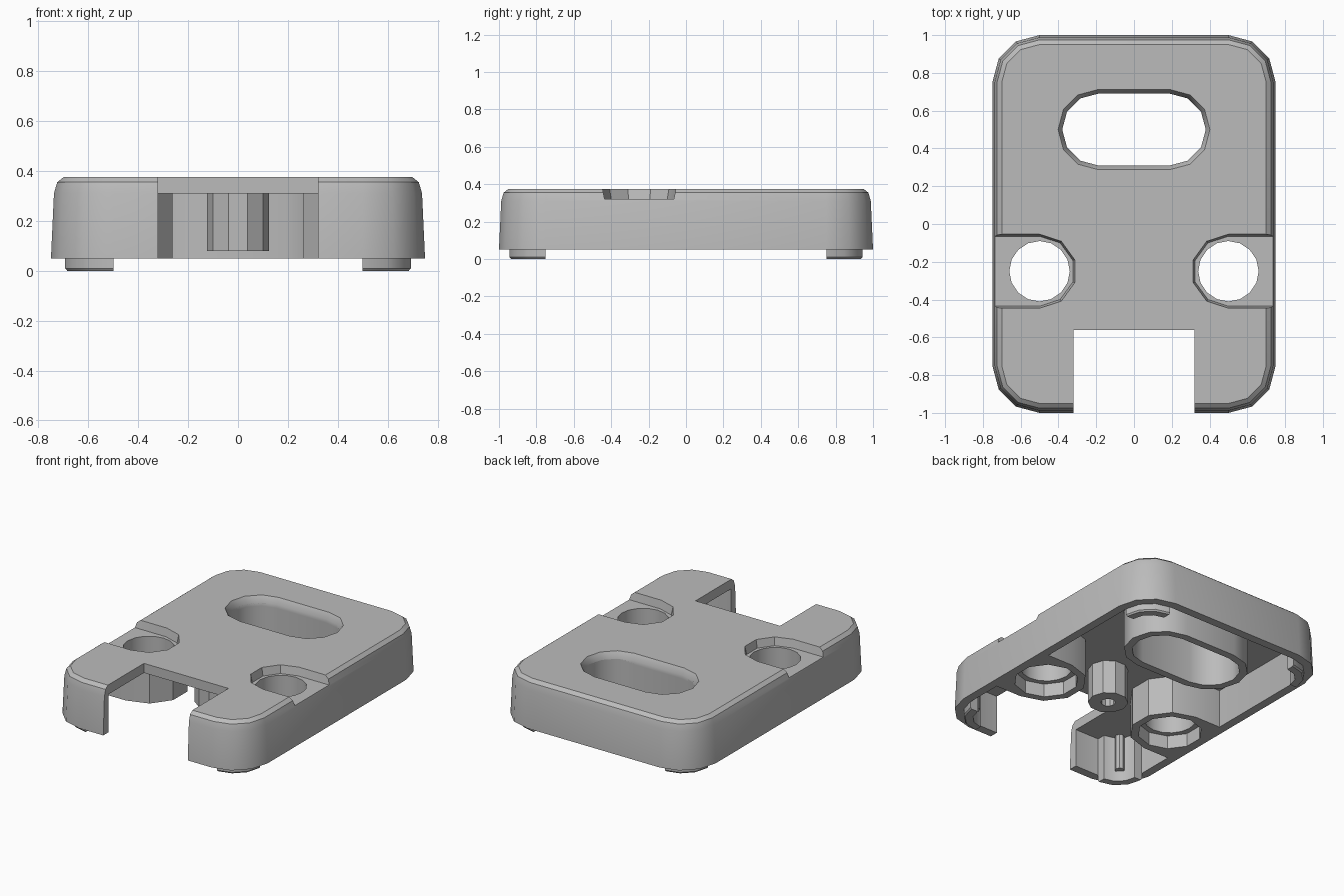
import bpy, bmesh
from math import sin, cos, radians, pi

cube = bpy.data.objects.get("Cube")
if cube:
    bpy.data.objects.remove(cube, do_unlink=True)

grey = bpy.data.materials.new("plain_grey")
grey.use_nodes = True
COLOUR = (0.5, 0.5, 0.5, 1)
grey.diffuse_color = COLOUR
grey.node_tree.nodes["Principled BSDF"].inputs["Base Color"].default_value = COLOUR


def arc(cx, cy, r, start, end, steps):
    angles = [radians(start + (end - start) * i / steps) for i in range(steps + 1)]
    return [(cx + r * cos(a), cy + r * sin(a)) for a in angles]


def circle(cx, cy, r, sides, turn=0):
    return arc(cx, cy, r, turn, turn + 360, sides)[:-1]


def rounded_rect(inset):
    corners = [(1, 1, 0), (-1, 1, 90), (-1, -1, 180), (1, -1, 270)]
    return [p for sx, sy, a in corners
            for p in arc(sx * 0.5, sy * 0.75, 0.25 - inset, a, a + 90, 3)]


def slot(r):
    return arc(0.19, 0.5, r, -90, 90, 6) + arc(-0.19, 0.5, r, 90, 270, 6)


def u_shape(side, r, reach):
    pts = arc(0.5, -0.25, r, 90, 270, 5) + [(reach, -0.25 - r), (reach, -0.25 + r)]
    return [(side * x, y) for x, y in pts]


def loft(name, rings):
    """Closed solid through stacked outlines, given as (points, height)."""
    bm = bmesh.new()
    loops = [[bm.verts.new((x, y, z)) for x, y in pts] for pts, z in rings]
    n = len(loops[0])
    for low, high in zip(loops, loops[1:]):
        for i in range(n):
            j = (i + 1) % n
            bm.faces.new((low[i], low[j], high[j], high[i]))
    bm.faces.new(loops[0][::-1])
    bm.faces.new(loops[-1])
    bmesh.ops.recalc_face_normals(bm, faces=bm.faces)
    mesh = bpy.data.meshes.new(name)
    bm.to_mesh(mesh)
    bm.free()
    mesh.materials.append(grey)
    ob = bpy.data.objects.new(name, mesh)
    bpy.context.collection.objects.link(ob)
    return ob


def prism(name, pts, low, high):
    return loft(name, [(pts, low), (pts, high)])


def finish(ob, cutters=()):
    """Cut away the helpers, then shade."""
    bpy.ops.object.select_all(action='DESELECT')
    bpy.context.view_layer.objects.active = ob
    ob.select_set(True)
    for c in cutters:
        mod = ob.modifiers.new("cut", 'BOOLEAN')
        mod.operation, mod.solver, mod.object = 'DIFFERENCE', 'EXACT', c
        bpy.ops.object.modifier_apply(modifier=mod.name)
        bpy.data.objects.remove(c, do_unlink=True)
    bpy.ops.object.shade_smooth_by_angle(angle=radians(33))


def box(x0, x1, y0, y1):
    return [(x0, y0), (x1, y0), (x1, y1), (x0, y1)]


BASE, UNDER, TOP = 0.05, 0.31, 0.375

# Hollow cover with rounded top edge
cover = loft("cover", [(rounded_rect(0), BASE), (rounded_rect(0.012), 0.31),
                       (rounded_rect(0.025), 0.355), (rounded_rect(0.05), TOP)])
cuts = [prism("cavity", rounded_rect(0.058), -0.1, UNDER),
        prism("notch", box(-0.32, 0.32, -1.2, -0.56), -0.1, 0.6),
        loft("slot_hole", [(slot(0.19), 0), (slot(0.19), 0.335),
                           (slot(0.212), TOP), (slot(0.212), 0.5)])]
for side in (-1, 1):
    cuts.append(loft("recess", [(u_shape(side, 0.185, 0.9), 0.32),
                                (u_shape(side, 0.2, 0.9), TOP + 0.02)]))
    cuts.append(prism("hole", circle(side * 0.5, -0.25, 0.16, 16), 0, 0.6))
finish(cover, cuts)

# Collar under the long slot
collar = prism("slot_collar", slot(0.24), BASE, 0.33)
finish(collar, [prism("slot_bore", slot(0.19), 0, 0.6)])

# Screw bosses with a wider pocket at the bottom
for side, word in ((-1, "right"), (1, "left")):
    boss = prism(word + "_boss", u_shape(side, 0.25, 0.71), BASE, 0.315)
    finish(boss, [prism("bore", circle(side * 0.5, -0.25, 0.16, 16), 0, 0.6),
                  prism("pocket", circle(side * 0.5, -0.25, 0.2, 10, 18), 0, 0.14)])

# Central post with a pilot hole
post = prism("centre_post", circle(0, -0.25, 0.125, 10), 0.08, 0.33)
finish(post, [prism("pilot", circle(0, -0.25, 0.045, 10), 0, 0.25)])

# Curved corner feet, each with a small rib inside
for sx, sy, a, word in ((1, 1, 0, "back_left"), (-1, 1, 90, "back_right"),
                        (-1, -1, 180, "front_right"), (1, -1, 270, "front_left")):
    cx, cy = sx * 0.5, sy * 0.75

    def ring(outer):
        return arc(cx, cy, outer, a, a + 90, 3) + arc(cx, cy, 0.135, a + 90, a, 3)

    finish(loft(word + "_foot", [(ring(0.185), 0), (ring(0.193), 0.01), (ring(0.193), 0.33)]))
    d = 0.12 * cos(pi / 4)
    finish(prism(word + "_rib", circle(cx + sx * d, cy + sy * d, 0.03, 8), 0.07, 0.33))
